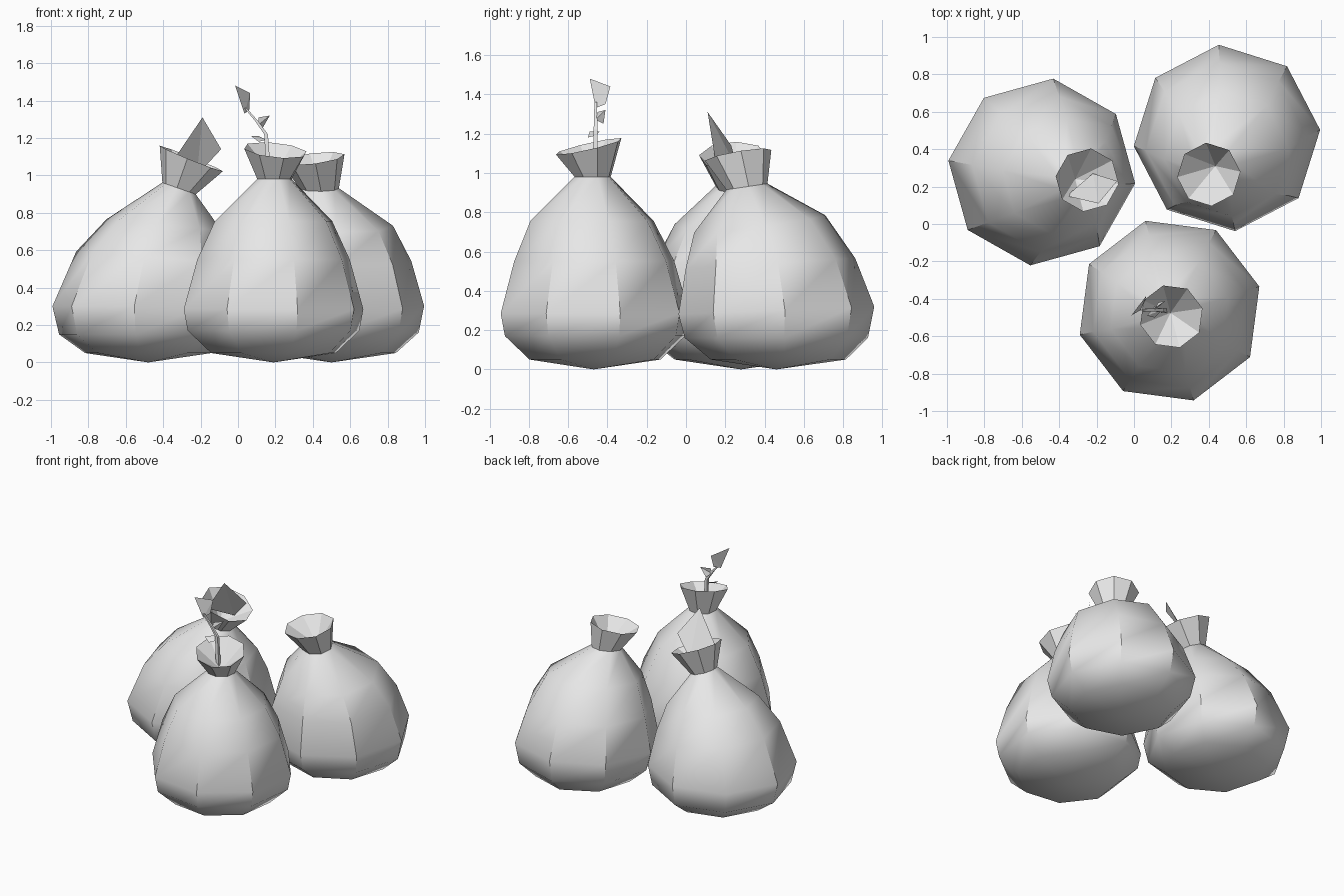
import bpy, bmesh, math
from mathutils import Vector

if "Cube" in bpy.data.objects:
    bpy.data.objects.remove(bpy.data.objects["Cube"])

grey = bpy.data.materials.new("plain grey")
grey.diffuse_color = (0.8, 0.8, 0.8, 1)
grey.use_nodes = True
grey.node_tree.nodes["Principled BSDF"].inputs["Base Color"].default_value = grey.diffuse_color


def finish(name, bm, smooth=None):
    mesh = bpy.data.meshes.new(name)
    bmesh.ops.recalc_face_normals(bm, faces=bm.faces[:])
    bm.to_mesh(mesh)
    bm.free()
    mesh.materials.append(grey)
    ob = bpy.data.objects.new(name, mesh)
    bpy.context.collection.objects.link(ob)
    if smooth:
        bpy.ops.object.select_all(action='DESELECT')
        ob.select_set(True)
        bpy.context.view_layer.objects.active = ob
        bpy.ops.object.shade_smooth_by_angle(angle=math.radians(smooth))
        # the gathered mouth above the neck stays faceted
        for p in mesh.polygons:
            if p.center.z > 0.95:
                p.use_smooth = False
    return ob


def bag(name, turn, base, rings):
    """Eight-sided loft; each ring is (x, y, z, radius, slope x, slope y)."""
    bm = bmesh.new()
    loops = []
    for x, y, z, r, sx, sy in rings:
        loop = []
        for i in range(8):
            a = math.radians(turn + 45 * i)
            dx, dy = r * math.cos(a), r * math.sin(a)
            loop.append(bm.verts.new((x + dx, y + dy, z + sx * dx + sy * dy)))
        loops.append(loop)
    for lo, hi in zip(loops, loops[1:]):
        for i in range(8):
            j = (i + 1) % 8
            bm.faces.new((lo[i], lo[j], hi[j], hi[i]))
    # underside and the inner funnel of the open mouth
    nx, ny, nz = rings[-2][:3]
    for loop, tip in ((loops[0], base), (loops[-1], (nx, ny, nz + 0.01))):
        c = bm.verts.new(tip)
        for i in range(8):
            bm.faces.new((loop[i], loop[(i + 1) % 8], c))
    return finish(name, bm, 42)


# three tied bags, leaning towards one another
bag("left_bag", -7, (-0.48, 0.28, 0), [
    (-0.48, 0.28, 0.05, 0.34, 0, 0),
    (-0.49, 0.28, 0.15, 0.47, 0, 0),
    (-0.493, 0.278, 0.30, 0.503, 0, 0),
    (-0.45, 0.265, 0.56, 0.418, -0.08, 0),
    (-0.395, 0.25, 0.735, 0.31, -0.1, 0),
    (-0.315, 0.24, 0.93, 0.09, -0.35, 0),
    (-0.25, 0.235, 1.09, 0.17, -0.40, 0.05)])
bag("right_bag", 5, (0.50, 0.46, 0), [
    (0.50, 0.47, 0.05, 0.345, 0, 0),
    (0.50, 0.46, 0.16, 0.468, 0, 0),
    (0.497, 0.46, 0.30, 0.5, 0, 0.04),
    (0.495, 0.43, 0.54, 0.433, 0, 0.06),
    (0.495, 0.375, 0.74, 0.335, -0.04, 0.13),
    (0.435, 0.31, 0.93, 0.105, 0, 0.15),
    (0.40, 0.265, 1.09, 0.17, 0.12, 0.17)])
bag("front_bag", 15, (0.19, -0.47, 0), [
    (0.19, -0.463, 0.05, 0.345, 0, 0),
    (0.19, -0.463, 0.17, 0.475, 0, 0),
    (0.19, -0.463, 0.285, 0.497, 0, 0),
    (0.19, -0.467, 0.55, 0.422, 0, 0),
    (0.19, -0.478, 0.755, 0.325, 0, 0),
    (0.195, -0.475, 0.98, 0.095, 0, 0),
    (0.20, -0.495, 1.135, 0.172, -0.1, 0.23)])


def leaf(name, a, b, c, d):
    """Thin sheet folded along the line a-c."""
    bm = bmesh.new()
    a, b, c, d = (bm.verts.new(p) for p in (a, b, c, d))
    bm.faces.new((a, b, c))
    bm.faces.new((a, c, d))
    return finish(name, bm)


# folded paper scrap poking out of the left bag
leaf("paper_scrap", (-0.19, 0.11, 1.31), (-0.09, 0.23, 1.14),
     (-0.22, 0.27, 1.00), (-0.36, 0.15, 1.06))

# plant in the front bag: square bent stem
path = [Vector(p) for p in ((0.165, -0.465, 0.99), (0.15, -0.46, 1.22),
                            (0.10, -0.46, 1.29), (0.04, -0.46, 1.36))]
bm = bmesh.new()
prev = None
for k, p in enumerate(path):
    r = 0.012 - 0.002 * k
    ring = [bm.verts.new(p + Vector((r * u, r * v, 0)))
            for u, v in ((-1, -1), (1, -1), (1, 1), (-1, 1))]
    if prev:
        for i in range(4):
            j = (i + 1) % 4
            bm.faces.new((prev[i], prev[j], ring[j], ring[i]))
    prev = ring
bm.faces.new(prev)
finish("plant_stem", bm)

# leaves: (base, side, tip, other side)
leaf("top_leaf", (0.035, -0.46, 1.33), (0.06, -0.41, 1.35),
     (0.065, -0.385, 1.44), (-0.015, -0.49, 1.48))
leaf("middle_leaf", (0.11, -0.46, 1.27), (0.13, -0.42, 1.25),
     (0.17, -0.41, 1.32), (0.11, -0.45, 1.31))
leaf("lower_leaf", (0.15, -0.46, 1.19), (0.11, -0.44, 1.21),
     (0.07, -0.49, 1.21), (0.11, -0.50, 1.18))
